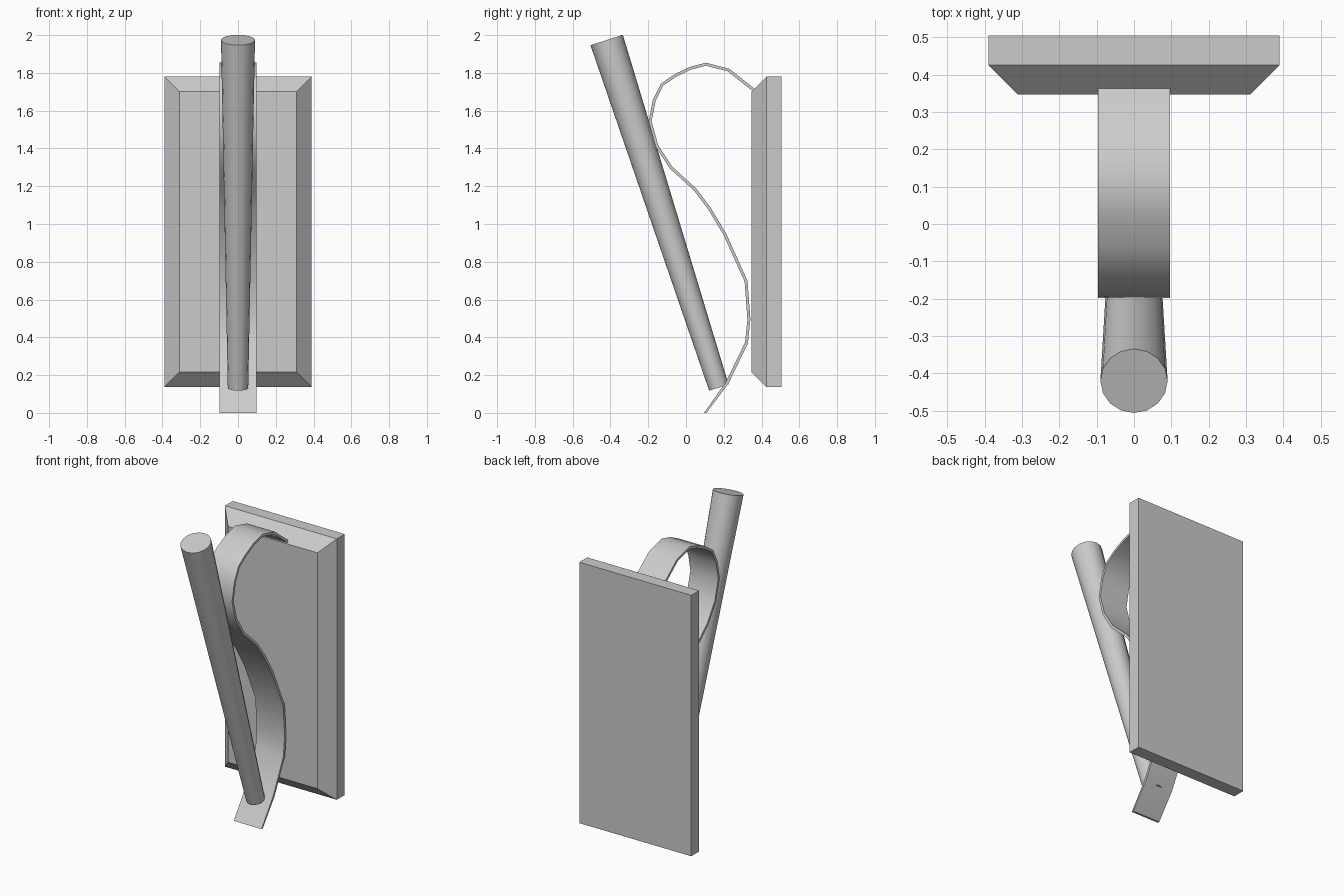
import bpy, bmesh, math
from mathutils import Vector

if "Cube" in bpy.data.objects:
    bpy.data.objects.remove(bpy.data.objects["Cube"])


def make_object(name, verts, faces, smooth=False):
    mesh = bpy.data.meshes.new(name)
    mesh.from_pydata(verts, [], faces)
    bm = bmesh.new()
    bm.from_mesh(mesh)
    bmesh.ops.recalc_face_normals(bm, faces=bm.faces)
    bm.to_mesh(mesh)
    bm.free()
    obj = bpy.data.objects.new(name, mesh)
    bpy.context.collection.objects.link(obj)
    if smooth:
        smooth_object(obj)
    return obj


def smooth_object(obj):
    bpy.ops.object.select_all(action='DESELECT')
    obj.select_set(True)
    bpy.context.view_layer.objects.active = obj
    bpy.ops.object.shade_smooth_by_angle(angle=math.radians(40))


def loft(name, rings, smooth=False):
    # Skin a list of equal-sized vertex rings and cap both ends
    n = len(rings[0])
    verts = [v for ring in rings for v in ring]
    faces = [(i * n + j, i * n + (j + 1) % n, (i + 1) * n + (j + 1) % n, (i + 1) * n + j)
             for i in range(len(rings) - 1) for j in range(n)]
    faces += [tuple(range(n)), tuple(range(len(verts) - n, len(verts)))]
    return make_object(name, verts, faces, smooth)


# Wall plate with a chamfered front
def plate_ring(y, inset):
    x, z0, z1 = 0.39 - inset, 0.137 + inset, 1.78 - inset
    return [(-x, y, z0), (x, y, z0), (x, y, z1), (-x, y, z1)]


loft("back_plate", [plate_ring(0.505, 0), plate_ring(0.426, 0), plate_ring(0.347, 0.079)])

# Tapered handle leaning forward
bottom, top = Vector((0, 0.174, 0.134)), Vector((0, -0.42, 1.974))
axis = top - bottom
bpy.ops.mesh.primitive_cone_add(vertices=16, radius1=0.054, radius2=0.09,
                                depth=axis.length, location=(bottom + top) / 2)
handle = bpy.context.object
handle.name = "handle"
handle.rotation_euler = (math.atan2(-axis.y, axis.z), 0, 0)
smooth_object(handle)

# Bent spring strip: (y, z) centre line from the plate top to the foot
path = [Vector(p) for p in (
    (0.358, 1.71), (0.225, 1.815), (0.105, 1.846), (0.022, 1.824), (-0.058, 1.785),
    (-0.127, 1.738), (-0.168, 1.655), (-0.19, 1.543), (-0.155, 1.415), (-0.078, 1.297),
    (0.048, 1.183), (0.125, 1.08), (0.206, 0.945), (0.318, 0.697), (0.333, 0.495),
    (0.32, 0.37), (0.218, 0.16), (0.102, 0.004))]
half_width, half_thick = 0.097, 0.008
rings = []
for i, p in enumerate(path):
    t = (path[min(i + 1, len(path) - 1)] - path[max(i - 1, 0)]).normalized()
    off = Vector((-t.y, t.x)) * half_thick
    a, b = p + off, p - off
    if i == len(path) - 1:
        a.y = b.y = 0.0  # foot cut flat on the ground
    rings.append([(-half_width, *a), (half_width, *a), (half_width, *b), (-half_width, *b)])
loft("spring_strip", rings, smooth=True)
